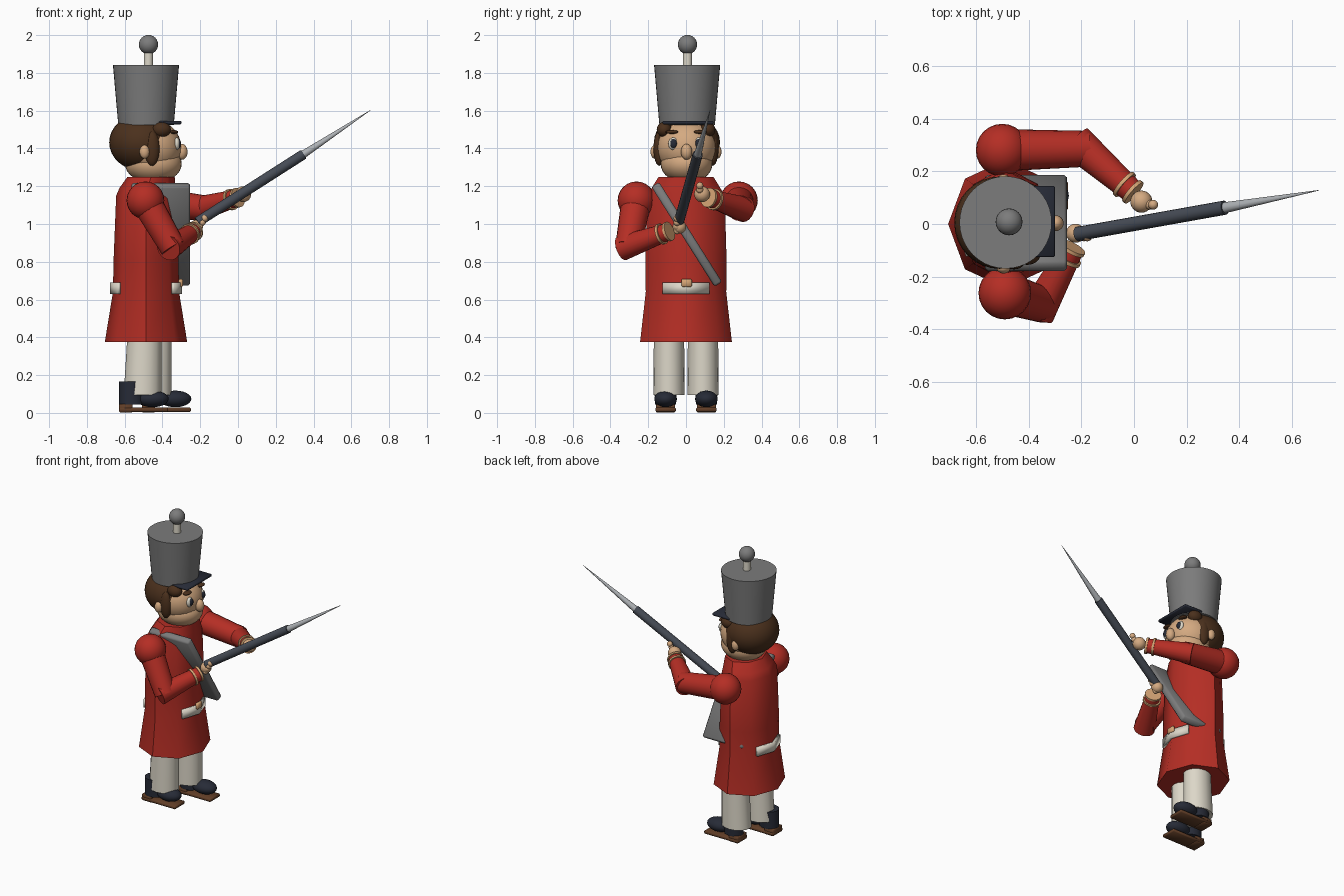
import bpy, bmesh, math
from mathutils import Vector, Matrix

cube = bpy.data.objects.get("Cube")
if cube:
    bpy.data.objects.remove(cube, do_unlink=True)


def material(name, rgb):
    m = bpy.data.materials.new(name)
    m.use_nodes = True
    m.diffuse_color = (*rgb, 1)
    m.node_tree.nodes["Principled BSDF"].inputs["Base Color"].default_value = (*rgb, 1)
    return m


RED = material("coat red", (0.46, 0.027, 0.018))
GREY = material("hat grey", (0.2, 0.2, 0.2))
BROWN = material("hair brown", (0.07, 0.03, 0.012))
SKIN = material("skin", (0.66, 0.4, 0.22))
CREAM = material("trouser cream", (0.72, 0.68, 0.58))
NAVY = material("dark navy", (0.02, 0.024, 0.038))
GUN = material("barrel slate", (0.06, 0.07, 0.09))
SOLE = material("sole brown", (0.12, 0.048, 0.02))
STEEL = material("blade steel", (0.42, 0.44, 0.46))
TAN = material("trim tan", (0.68, 0.38, 0.18))
parts = []


def finish(name, bm, mat):
    bmesh.ops.recalc_face_normals(bm, faces=bm.faces)
    me = bpy.data.meshes.new(name)
    bm.to_mesh(me)
    bm.free()
    me.materials.append(mat)
    ob = bpy.data.objects.new(name, me)
    bpy.context.collection.objects.link(ob)
    parts.append(ob)
    return ob


def ball(name, c, r, mat, seg=24):
    bm = bmesh.new()
    bmesh.ops.create_uvsphere(bm, u_segments=seg, v_segments=seg // 2, radius=1)
    r = r if isinstance(r, tuple) else (r, r, r)
    bm.transform(Matrix.Translation(c) @ Matrix.Diagonal((*r, 1)))
    return finish(name, bm, mat)


def tube(name, a, b, ra, rb, mat, seg=20):
    a, b = Vector(a), Vector(b)
    bm = bmesh.new()
    bmesh.ops.create_cone(bm, cap_ends=True, segments=seg, radius1=ra, radius2=rb,
                          depth=(b - a).length)
    rot = (b - a).to_track_quat('Z', 'Y').to_matrix().to_4x4()
    bm.transform(Matrix.Translation((a + b) / 2) @ rot)
    return finish(name, bm, mat)


def box(name, c, size, mat, bevel=0.0, rot_x=0.0):
    bm = bmesh.new()
    bmesh.ops.create_cube(bm, size=1)
    bm.transform(Matrix.Diagonal((*size, 1)))
    if bevel:
        bmesh.ops.bevel(bm, geom=bm.edges[:], offset=bevel, segments=1, affect='EDGES')
    bm.transform(Matrix.Translation(c) @ Matrix.Rotation(rot_x, 4, 'X'))
    return finish(name, bm, mat)


def loft(name, sections, sides, mat):
    """Stack of elliptical rings: (z, centre x, centre y, radius x, radius y)."""
    bm = bmesh.new()
    rings = []
    for z, cx, cy, rx, ry in sections:
        angles = [math.tau * i / sides for i in range(sides)]
        rings.append([bm.verts.new((cx + rx * math.cos(t), cy + ry * math.sin(t), z))
                      for t in angles])
    for lo, hi in zip(rings, rings[1:]):
        for i in range(sides):
            j = (i + 1) % sides
            bm.faces.new((lo[i], lo[j], hi[j], hi[i]))
    bm.faces.new(rings[0])
    bm.faces.new(rings[-1])
    return finish(name, bm, mat)


CX = -0.487

# Coat with flared skirt
loft("coat", [(0.375, CX, 0, 0.218, 0.243), (0.64, CX, 0, 0.175, 0.213),
              (0.8, CX, 0, 0.172, 0.215), (1.15, CX, 0, 0.158, 0.205),
              (1.19, -0.48, 0, 0.148, 0.182), (1.25, -0.46, 0, 0.125, 0.145)], 8, RED)

# Belt strips on front and back, and the buckle
for name, s in (("belt_front", 1), ("belt_back", -1)):
    bm = bmesh.new()
    cols = [[bm.verts.new((CX + s * (0.183 - abs(y) * 0.33), y, z)) for z in (0.63, 0.69)]
            for y in (-0.122, 0, 0.122)]
    for p, q in zip(cols, cols[1:]):
        bm.faces.new((p[0], q[0], q[1], p[1]))
    belt = finish(name, bm, CREAM)
    sol = belt.modifiers.new("thickness", 'SOLIDIFY')
    sol.thickness = 0.016
    sol.offset = 0
box("belt_buckle", (-0.303, 0.003, 0.688), (0.022, 0.055, 0.042), TAN, 0.006)

# Legs and shoes, left foot stepping forward
for side, s, heel, leg_x in (("left", 1, -0.51, -0.452), ("right", -1, -0.63, -0.505)):
    y = s * 0.108
    loft(side + "_trouser", [(0.095, leg_x, s * 0.09, 0.1, 0.083),
                             (0.42, leg_x + 0.01, s * 0.09, 0.09, 0.08)], 16, CREAM)
    loft(side + "_boot_shaft", [(0.045, heel + 0.066, y, 0.065, 0.056),
                                (0.165, heel + 0.066, y, 0.065, 0.06)], 16, NAVY)
    ball(side + "_boot_toe", (heel + 0.178, y, 0.074), (0.085, 0.06, 0.044), NAVY)
    box(side + "_sole", (heel + 0.13, y, 0.017), (0.26, 0.108, 0.022), SOLE, 0.005)
    box(side + "_heel", (heel + 0.036, y, 0.025), (0.07, 0.1, 0.045), SOLE, 0.004)

# Head, jaw, hair and face
ball("head", (-0.46, 0.003, 1.405), (0.16, 0.158, 0.15), SKIN, 32)
ball("jaw", (-0.448, 0.003, 1.318), (0.15, 0.137, 0.102), SKIN, 32)
ball("hair", (-0.51, 0.005, 1.432), (0.172, 0.175, 0.15), BROWN, 32)
ball("nose", (-0.297, 0.003, 1.382), (0.03, 0.03, 0.042), SKIN)
for side, s in (("left", 1), ("right", -1)):
    ball(side + "_ear", (-0.495, s * 0.166, 1.382), (0.026, 0.022, 0.036), SKIN)
    ball(side + "_sideburn", (-0.455, s * 0.142, 1.4), (0.04, 0.03, 0.092), BROWN)
    ball(side + "_eye_white", (-0.324, s * 0.068, 1.425), (0.016, 0.026, 0.033), CREAM)
    ball(side + "_pupil", (-0.314, s * 0.066, 1.426), (0.012, 0.018, 0.024), NAVY)
    ball(side + "_eyebrow", (-0.338, s * 0.074, 1.487), (0.022, 0.034, 0.01), BROWN)
    ball(side + "_fringe", (-0.405, s * 0.115, 1.5), (0.05, 0.04, 0.04), BROWN)

# Tall hat with visor, stem and pompom
tube("hat", (CX, 0.006, 1.525), (CX, 0.006, 1.842), 0.147, 0.175, GREY, 40)
box("hat_visor", (-0.38, 0.01, 1.537), (0.16, 0.27, 0.018), NAVY, 0.005)
tube("hat_stem", (-0.474, 0.008, 1.83), (-0.474, 0.008, 1.92), 0.024, 0.024, CREAM)
ball("hat_pompom", (-0.474, 0.008, 1.95), 0.051, GREY)

# Arms: shoulder, elbow, wrist, hand
arms = {
    "left": ((-0.5, 0.28, 1.125), (-0.19, 0.285, 1.085), (0.0, 0.118, 1.14),
             (0.028, 0.085, 1.158), 0.042),
    "right": ((-0.49, -0.262, 1.125), (-0.35, -0.305, 0.885), (-0.232, -0.088, 0.962),
              (-0.222, -0.035, 0.985), 0.036),
}
for side, (sh, el, wr, hand, r) in arms.items():
    S, E, W, H = (Vector(p) for p in (sh, el, wr, hand))
    along = (W - E).normalized()
    ball(side + "_shoulder", S, 0.1, RED)
    tube(side + "_upper_arm", S, E + (E - S) * 0.05, 0.08, 0.068, RED)
    tube(side + "_forearm", E - along * 0.04, W, 0.068, 0.045, RED)
    for i, back in enumerate((0.006, 0.05)):
        c = W - along * back
        tube(f"{side}_cuff_trim_{i + 1}", c - along * 0.007, c + along * 0.007,
             0.052 + 0.1 * back, 0.052 + 0.1 * back, TAN)
    ball(side + "_hand", H, (r, r, r), SKIN)
    for i in range(4):
        t = (i - 1.5) * 0.022
        ball(f"{side}_finger_{i + 1}", H + Vector((0.025 + t * 0.6, -0.012, 0.012 + t)),
             0.019, SKIN, 12)

# Musket: stock plate across the chest, barrel and bayonet
box("musket_stock", (-0.41, 0.004, 0.945), (0.31, 0.048, 0.625), GREY, 0.01,
    math.atan2(0.325, 0.515))
tube("musket_barrel", (-0.215, -0.038, 1.01), (0.345, 0.062, 1.368), 0.027, 0.027, GUN, 16)
tube("bayonet", (0.34, 0.061, 1.365), (0.702, 0.128, 1.603), 0.021, 0.001, STEEL, 12)

# Smooth shading with sharp edges kept
bpy.ops.object.select_all(action='DESELECT')
for ob in parts:
    ob.select_set(True)
bpy.context.view_layer.objects.active = parts[0]
bpy.ops.object.shade_smooth_by_angle(angle=math.radians(48))
